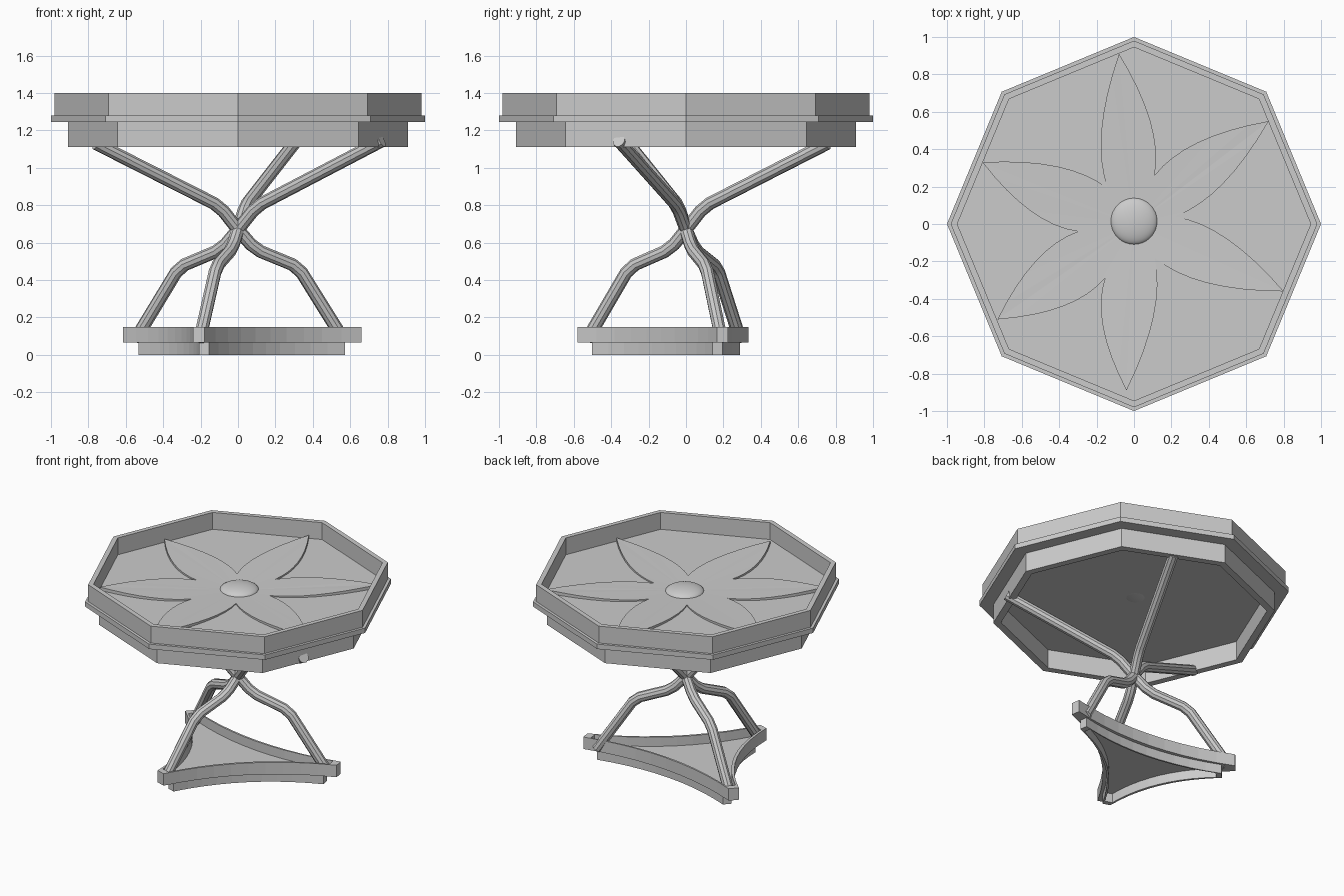
import bpy, bmesh, math
from mathutils import Vector

if "Cube" in bpy.data.objects:
    bpy.data.objects.remove(bpy.data.objects["Cube"])


def finish(name, bm):
    bmesh.ops.recalc_face_normals(bm, faces=bm.faces)
    me = bpy.data.meshes.new(name)
    bm.to_mesh(me)
    bm.free()
    ob = bpy.data.objects.new(name, me)
    bpy.context.collection.objects.link(ob)
    return ob


def prism(name, outline, z0, z1):
    bm = bmesh.new()
    lo = [bm.verts.new((x, y, z0)) for x, y in outline]
    hi = [bm.verts.new((x, y, z1)) for x, y in outline]
    n = len(outline)
    bm.faces.new(lo[::-1])
    bm.faces.new(hi)
    for i in range(n):
        j = (i + 1) % n
        bm.faces.new((lo[i], lo[j], hi[j], hi[i]))
    return finish(name, bm)


def frame(name, outer, inner, z0, z1):
    # hollow wall between two matching outlines
    bm = bmesh.new()
    loops = [[bm.verts.new((x, y, z)) for x, y in o]
             for o, z in ((outer, z0), (outer, z1), (inner, z1), (inner, z0))]
    n = len(outer)
    for k in range(4):
        a, b = loops[k], loops[(k + 1) % 4]
        for i in range(n):
            j = (i + 1) % n
            bm.faces.new((a[i], a[j], b[j], b[i]))
    return finish(name, bm)


def octagon(r):
    return [(r * math.cos(i * math.pi / 4), r * math.sin(i * math.pi / 4)) for i in range(8)]


def bezier(a, c, b, n):
    # points from a up to (not including) b
    return [a * (1 - t) ** 2 + c * 2 * t * (1 - t) + b * t * t for t in (i / n for i in range(n))]


def scaled(outline, s, c=(0, 0)):
    return [(c[0] + (x - c[0]) * s, c[1] + (y - c[1]) * s) for x, y in outline]


# Octagonal tray
frame("tray_rim", octagon(0.98), octagon(0.945), 1.27, 1.40)
prism("tray_floor", octagon(1.0), 1.245, 1.28)
frame("tray_apron", octagon(0.91), octagon(0.86), 1.11, 1.25)

# Flower inlay: petals rise gently toward the tips
tips = [(-.08, .91), (-.81, .33), (-.73, -.51), (-.04, -.89), (.80, -.36), (.72, .55)]
valleys = [(-.14, .19), (-.30, -.04), (-.155, -.29), (.11, -.18), (.22, .04), (.11, .26)]
tips, valleys = [Vector(p) for p in tips], [Vector(p) for p in valleys]


def control(tip, val, side):
    d = (val - tip).normalized()
    return tip.lerp(val, 0.65) + Vector((-d.y, d.x)) * side * 0.12


outline = []
for i in range(6):
    t, v, t2 = tips[i], valleys[i], tips[(i + 1) % 6]
    outline += bezier(t, control(t, v, -1), v, 8)
    outline += bezier(v, control(t2, v, 1), t2, 8)
bm = bmesh.new()
centre = bm.verts.new((0, 0, 1.281))
top = [bm.verts.new((p.x, p.y, 1.281 + 0.022 * min(1, p.length / 0.85))) for p in outline]
low = [bm.verts.new((p.x, p.y, 1.279)) for p in outline]
for i in range(len(top)):
    j = (i + 1) % len(top)
    bm.faces.new((centre, top[i], top[j]))
    bm.faces.new((top[i], low[i], low[j], top[j]))
finish("flower_inlay", bm)

# Flower centre dome
bpy.ops.mesh.primitive_uv_sphere_add(segments=32, ring_count=16, radius=1, location=(0, .015, 1.28))
dome = bpy.context.object
dome.name = "flower_centre"
dome.scale = (0.125, 0.125, 0.04)
bpy.ops.object.shade_smooth()

# Three-cornered base with concave sides
corners = [Vector(p) for p in ((.66, .165), (.65, .225), (-.57, .335),
                               (-.615, .285), (-.24, -.56), (-.18, -.58))]
base = []
for k in range(0, 6, 2):
    a, p, q = corners[k], corners[k + 1], corners[(k + 2) % 6]
    d = (q - p).normalized()
    base.append(a)
    base += bezier(p, (p + q) / 2 + Vector((-d.y, d.x)) * 0.20, q, 10)
base = [(p.x, p.y) for p in base]
mid = (-.04, -.01)
lower = scaled(base, 0.865)
frame("base_upper_wall", base, scaled(base, 0.93, mid), 0.065, 0.15)
frame("base_lower_wall", lower, scaled(lower, 0.93, mid), 0, 0.067)
prism("base_floor", scaled(base, 0.95, mid), 0.065, 0.085)


# Bent legs crossing at the middle
def leg(name, foot, head, z_head):
    f, h = Vector(foot), Vector(head)
    raw = [(f, .08), (f * .57, .47), (f * .16, .565), (f * 0, .67), (h * .13, .795), (h, z_head)]
    raw = [Vector((p.x, p.y, z)) for p, z in raw]
    pts = [raw[0]]
    for a, b, c in zip(raw, raw[1:], raw[2:]):
        pts += [b + (a - b).normalized() * .035, b + (c - b).normalized() * .035]
    pts.append(raw[-1])
    cu = bpy.data.curves.new(name, 'CURVE')
    cu.dimensions = '3D'
    cu.bevel_depth = 0.035
    cu.bevel_resolution = 3
    cu.use_fill_caps = True
    sp = cu.splines.new('POLY')
    sp.points.add(len(pts) - 1)
    for s, p in zip(sp.points, pts):
        s.co = (*p, 1)
    ob = bpy.data.objects.new(name, cu)
    bpy.context.collection.objects.link(ob)
    bpy.ops.object.select_all(action='DESELECT')
    ob.select_set(True)
    bpy.context.view_layer.objects.active = ob
    bpy.ops.object.convert(target='MESH')
    bpy.ops.object.shade_smooth_by_angle()


leg("leg_left_foot", (-.55, .29), (.77, -.36), 1.145)
leg("leg_right_foot", (.565, .19), (-.76, -.31), 1.13)
leg("leg_front_foot", (-.205, -.53), (.30, .755), 1.13)
